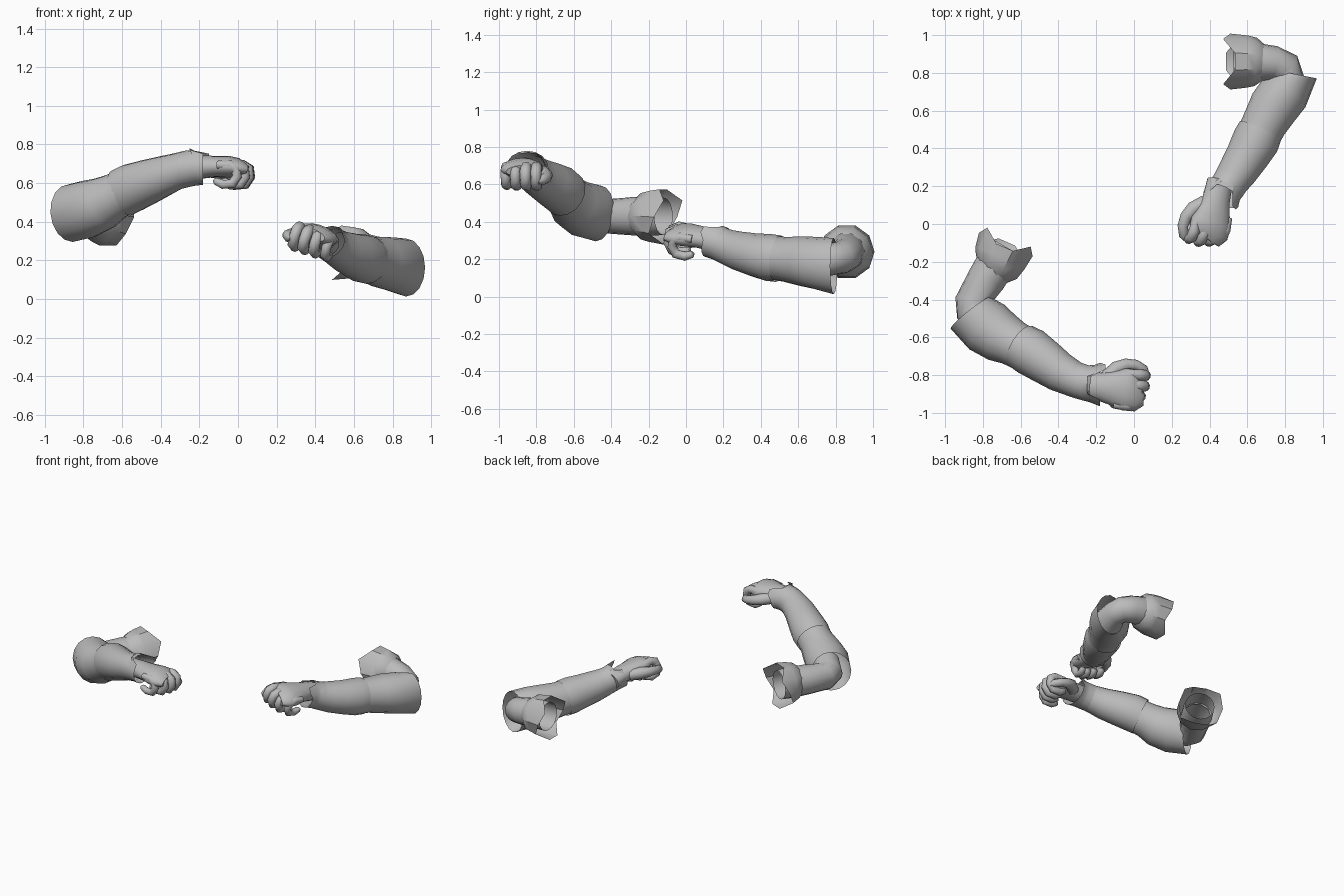
import bpy, bmesh, math
from mathutils import Vector, Matrix

cube = bpy.data.objects.get("Cube")
if cube:
    bpy.data.objects.remove(cube)

grey = bpy.data.materials.new("plain_grey")
grey.use_nodes = True
colour = (0.5, 0.5, 0.5, 1)
grey.diffuse_color = colour
grey.node_tree.nodes["Principled BSDF"].inputs["Base Color"].default_value = colour


def loft(name, rings, first=None, last=None, side=None, sides=16,
         cap=False, edge=None, matrix=None, angle=50):
    """Skin rings (x, y, z, half width, half height) along their own path."""
    bm = bmesh.new()
    pts = [Vector(r[:3]) for r in rings]
    loops = []
    end = len(rings) - 1
    for i, r in enumerate(rings):
        n = Vector()
        if i < end:
            n += (pts[i + 1] - pts[i]).normalized()
        if i > 0:
            n += (pts[i] - pts[i - 1]).normalized()
        if i == 0 and first:
            n = Vector(first)
        if i == end and last:
            n = Vector(last)
        n.normalize()
        u = Vector(side) if side else Vector((0, 0, 1)).cross(n)
        u = (u - n * u.dot(n)).normalized()
        v = n.cross(u)
        loop = []
        for k in range(sides):
            a = math.tau * k / sides
            p = pts[i] + u * r[3] * math.cos(a) + v * r[-1] * math.sin(a)
            if edge and i == end:
                p += n * edge(math.degrees(a))
            loop.append(bm.verts.new(p))
        loops.append(loop)
    for lo, hi in zip(loops, loops[1:]):
        for k in range(sides):
            j = (k + 1) % sides
            bm.faces.new((lo[k], lo[j], hi[j], hi[k]))
    if cap:
        bm.faces.new(loops[0][::-1])
        bm.faces.new(loops[-1])
    mesh = bpy.data.meshes.new(name)
    bm.to_mesh(mesh)
    bm.free()
    mesh.materials.append(grey)
    ob = bpy.data.objects.new(name, mesh)
    bpy.context.collection.objects.link(ob)
    if matrix:
        ob.matrix_world = matrix
    bpy.ops.object.select_all(action="DESELECT")
    ob.select_set(True)
    bpy.context.view_layer.objects.active = ob
    bpy.ops.object.shade_smooth_by_angle(angle=math.radians(angle))
    return ob


def hand(prefix, origin, forward, up, s):
    """Loose fist; local x runs to the knuckles, s is the thumb side."""
    f = Vector(forward).normalized()
    t = Vector(up).cross(f).normalized()
    m = Matrix((f, t, f.cross(t))).transposed().to_4x4()
    m.translation = origin
    # palm and glove wrist
    loft(prefix + "palm", [(-.08, 0, -.01, .07, .06), (.02, 0, 0, .075, .06),
                           (.08, 0, .005, .09, .055), (.15, 0, .008, .112, .056),
                           (.2, 0, .005, .112, .05), (.235, .01 * s, 0, .09, .03)],
         side=(0, 1, 0), cap=True, matrix=m)
    # curled fingers, shortest on the outside
    for i, finger in enumerate(("index", "middle", "ring", "little")):
        y = (.083 - .056 * i) * s
        d = (0, 0, -.015, -.05)[i]
        r = (.03, .031, .03, .027)[i]
        path = [(.15, .015), (.215, .018), (.25, .0), (.257, -.04),
                (.235, -.078), (.185, -.085), (.15, -.07), (.14, -.06)]
        widths = [.8, 1, 1, .95, .95, .9, .75, .4]
        loft(prefix + finger + "_finger",
             [(x + d, y, z, r * w) for (x, z), w in zip(path, widths)],
             side=(0, 1, 0), sides=10, cap=True, matrix=m)
    # thumb sweeping round the side
    thumb = [(.05, .05, -.015, .04), (.1, .105, -.02, .04), (.15, .13, -.03, .034),
             (.2, .133, -.04, .029), (.245, .112, -.05, .027), (.265, .092, -.055, .013)]
    loft(prefix + "thumb", [(x, y * s, z, r) for x, y, z, r in thumb],
         sides=10, cap=True, matrix=m)


def wrist_edge(a):
    """Rounded notch over the back of the wrist and one raised corner."""
    if 60 < a < 120:
        return -.07
    return .03 if 10 < a < 50 else 0


def shoulder_edge(a):
    """Ragged sleeve hem."""
    return .04 * math.sin(math.radians(a * 3)) - .01


# Right arm
loft("right_upper_arm", [(-.78, -.53, .47, .09), (-.85, -.46, .44, .095),
                         (-.855, -.41, .43, .093), (-.78, -.29, .43, .102),
                         (-.72, -.19, .43, .105), (-.68, -.12, .43, .1)])
loft("right_shoulder_cuff", [(-.755, -.25, .43, .1), (-.73, -.22, .43, .13),
                             (-.71, -.18, .43, .143), (-.675, -.1, .425, .155)],
     sides=10, edge=shoulder_edge, angle=35)
loft("right_elbow_guard", [(-.865, -.47, .445, .135, .15), (-.78, -.545, .465, .15),
                           (-.7, -.60, .495, .138), (-.64, -.63, .53, .122),
                           (-.56, -.675, .57, .115)], first=(.62, -.78, .1))
loft("right_forearm", [(-.6, -.645, .55, .122, .128), (-.55, -.675, .575, .128),
                       (-.47, -.73, .605, .118), (-.39, -.785, .635, .106),
                       (-.32, -.82, .66, .095), (-.27, -.84, .675, .092)])
loft("right_wrist_cuff", [(-.32, -.82, .66, .094), (-.26, -.84, .675, .094),
                          (-.22, -.845, .68, .1, .092), (-.18, -.85, .685, .115, .095)],
     last=(1, 0, 0), edge=wrist_edge)
hand("right_", (-.2, -.86, .685), (.99, -.1, -.05), (0, 0, 1), 1)

# Left arm
loft("left_upper_arm", [(.79, .68, .19, .1), (.815, .78, .2, .085),
                        (.80, .83, .21, .088), (.74, .85, .225, .093),
                        (.65, .858, .24, .1), (.53, .86, .245, .1)])
loft("left_shoulder_cuff", [(.68, .856, .24, .1), (.645, .858, .24, .128),
                            (.6, .86, .24, .138), (.5, .86, .24, .148)],
     sides=10, edge=shoulder_edge, angle=35)
loft("left_elbow_guard", [(.87, .79, .163, .1, .15), (.8, .7, .18, .135, .14),
                          (.74, .62, .19, .133), (.69, .53, .2, .12),
                          (.645, .44, .21, .115)], first=(-.19, -.98, 0))
loft("left_forearm", [(.67, .495, .203, .12, .125), (.645, .44, .21, .126),
                      (.6, .36, .225, .115), (.55, .28, .245, .105),
                      (.51, .22, .265, .095), (.49, .18, .28, .09)])
loft("left_wrist_cuff", [(.53, .25, .255, .098), (.495, .2, .275, .093),
                         (.475, .165, .29, .094), (.46, .13, .302, .1, .094)],
     edge=wrist_edge)
hand("left_", (.44, .15, .305), (-.23, -.95, .12), (.3, 0, .95), -1)
